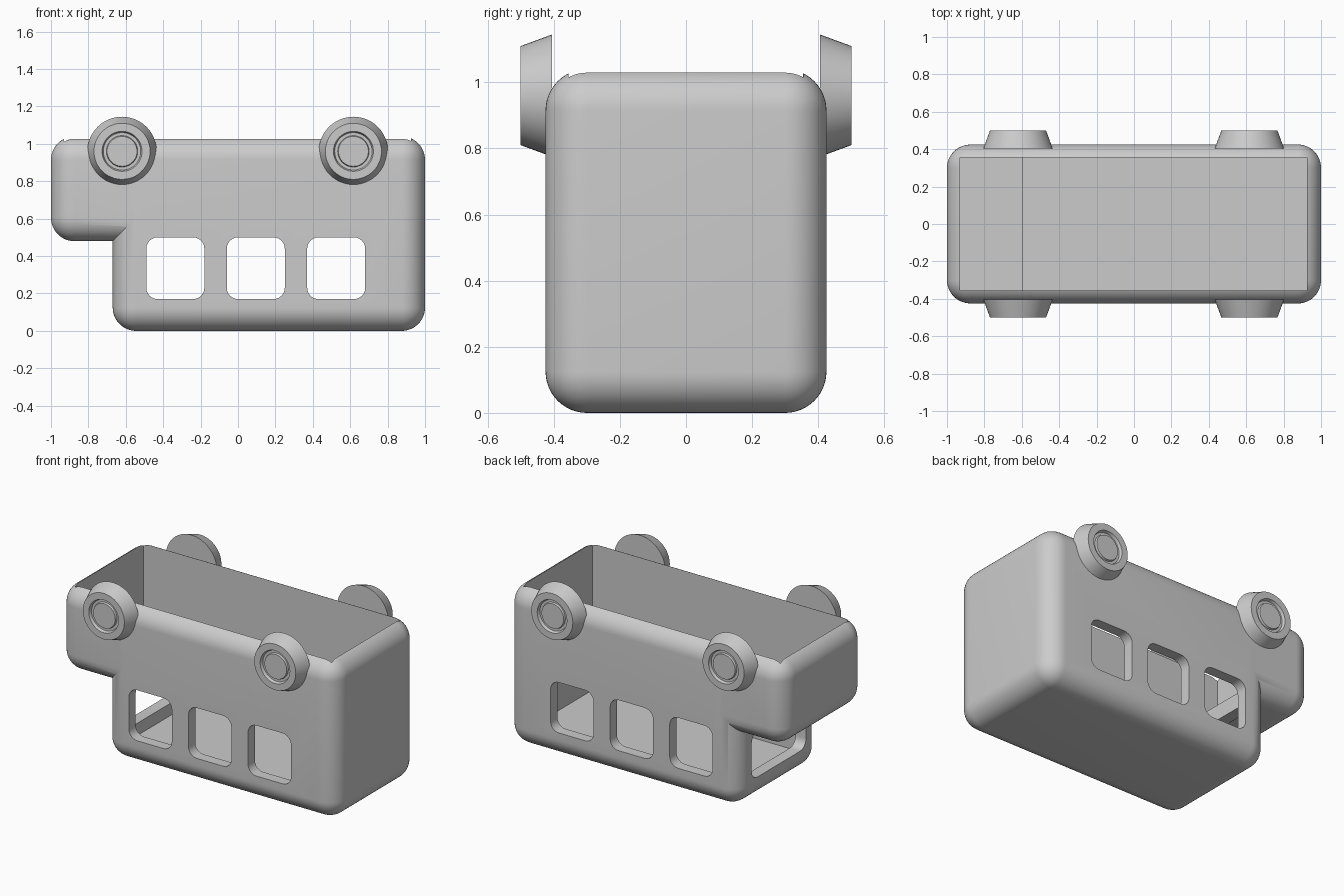
import bpy, bmesh, math
from mathutils import Matrix, Vector

if "Cube" in bpy.data.objects:
    bpy.data.objects.remove(bpy.data.objects["Cube"])

grey = bpy.data.materials.new("plain grey")
grey.diffuse_color = (0.6, 0.6, 0.6, 1)
grey.use_nodes = True
grey.node_tree.nodes["Principled BSDF"].inputs["Base Color"].default_value = grey.diffuse_color


def make_object(name, bm):
    bmesh.ops.recalc_face_normals(bm, faces=bm.faces[:])
    mesh = bpy.data.meshes.new(name)
    bm.to_mesh(mesh)
    bm.free()
    mesh.materials.append(grey)
    ob = bpy.data.objects.new(name, mesh)
    bpy.context.collection.objects.link(ob)
    return ob


def box(name, lo, hi, radius=0, axis=None, segments=12):
    """Box from corner to corner; rounds all edges, or only those along one axis."""
    lo, hi = Vector(lo), Vector(hi)
    bm = bmesh.new()
    bmesh.ops.create_cube(bm, size=1, matrix=Matrix.Translation((lo + hi) / 2)
                          @ Matrix.Diagonal((*(hi - lo), 1)))
    if radius:
        edges = [e for e in bm.edges if axis is None
                 or abs((e.verts[0].co - e.verts[1].co)[axis]) > 1e-4]
        bmesh.ops.bevel(bm, geom=edges, offset=radius, segments=segments,
                        profile=0.5, affect='EDGES')
    return make_object(name, bm)


def combine(target, tool, operation):
    """Apply a boolean and remove the tool object."""
    mod = target.modifiers.new("boolean", 'BOOLEAN')
    mod.operation, mod.solver, mod.object = operation, 'EXACT', tool
    bpy.context.view_layer.objects.active = target
    bpy.ops.object.modifier_apply(modifier=mod.name)
    bpy.data.objects.remove(tool)


def smooth(ob):
    bpy.ops.object.select_all(action='DESELECT')
    ob.select_set(True)
    bpy.context.view_layer.objects.active = ob
    bpy.ops.object.shade_smooth_by_angle(angle=math.radians(30))


# Bus body lying on its roof: cabin plus the longer bonnet block
body = box("bus_body", (-0.67, -0.425, 0), (1, 0.425, 1.04), 0.125)
combine(body, box("bonnet", (-1, -0.4245, 0.48), (0.9995, 0.4245, 1.0395), 0.125), 'UNION')

# Hollow interior, open at the top
combine(body, box("cabin_space", (-0.595, -0.355, 0.07), (0.925, 0.355, 1.5)), 'DIFFERENCE')
combine(body, box("bonnet_space", (-0.93, -0.355, 0.55), (0.9245, 0.3545, 1.5)), 'DIFFERENCE')

# Three windows through both sides, and the windscreen
for x in (-0.335, 0.095, 0.525):
    combine(body, box("window", (x - 0.155, -0.6, 0.17), (x + 0.155, 0.6, 0.5),
                      0.06, axis=1, segments=6), 'DIFFERENCE')
combine(body, box("windscreen", (-0.9, -0.28, 0.15), (-0.5, 0.28, 0.45),
                  0.06, axis=0, segments=6), 'DIFFERENCE')
smooth(body)

# Wheels: tapered tyre with a ring groove around the hub (radius, distance from centre line)
WHEEL = [(0, 0.405), (0.185, 0.405), (0.15, 0.5), (0.107, 0.5),
         (0.1, 0.482), (0.084, 0.482), (0.08, 0.494), (0, 0.494)]


def wheel(name, x, side):
    bm = bmesh.new()
    verts = [bm.verts.new((r, side * y, 0)) for r, y in WHEEL]
    edges = [bm.edges.new(pair) for pair in zip(verts, verts[1:])]
    bmesh.ops.spin(bm, geom=verts + edges, cent=(0, 0, 0), axis=(0, 1, 0),
                   angle=2 * math.pi, steps=48)
    bmesh.ops.remove_doubles(bm, verts=bm.verts[:], dist=1e-4)
    bmesh.ops.translate(bm, verts=bm.verts[:], vec=(x, 0, 0.96))
    smooth(make_object(name, bm))


for end, x in (("front", -0.62), ("rear", 0.617)):
    for label, side in (("left", 1), ("right", -1)):
        wheel(f"{end}_{label}_wheel", x, side)
